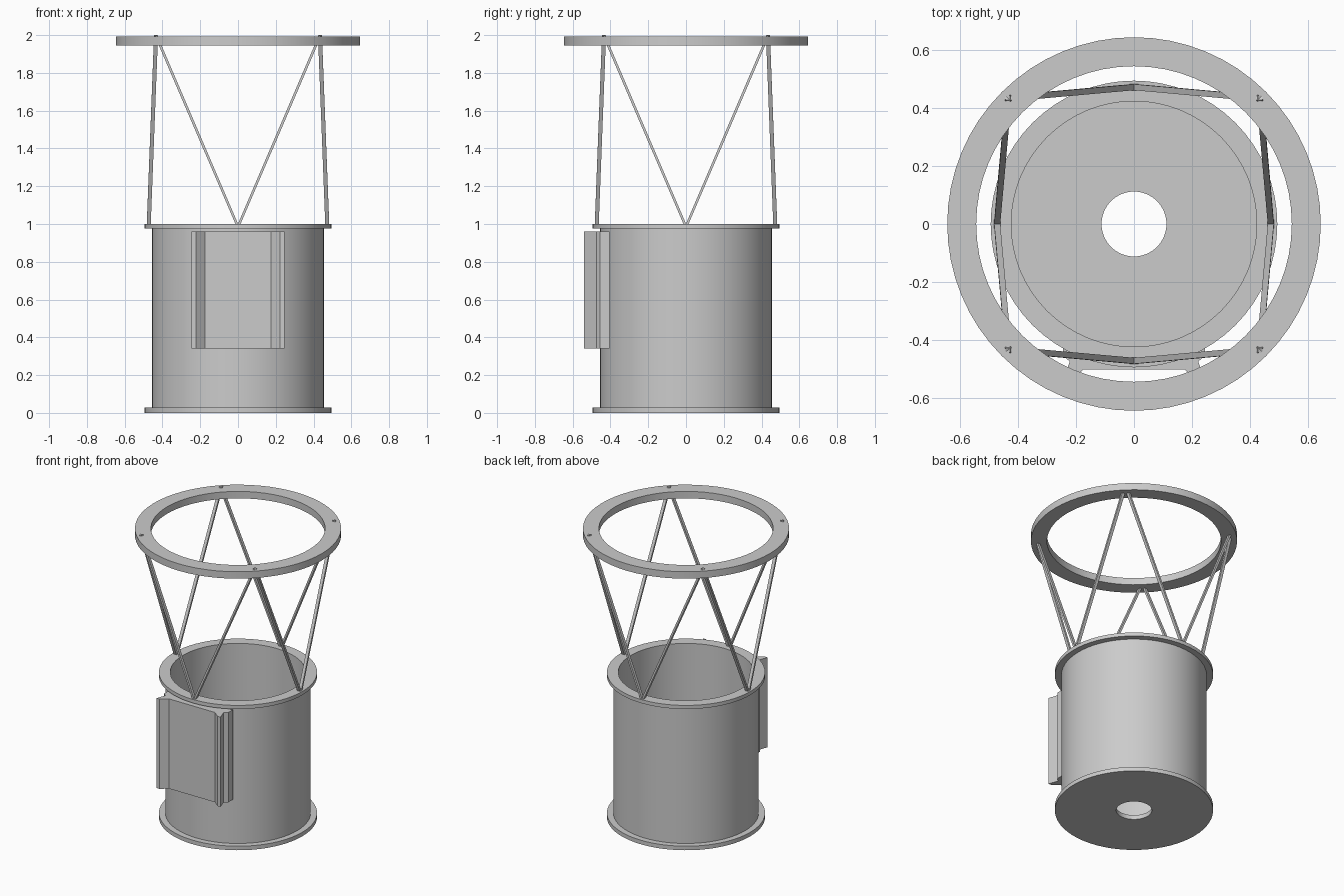
import bpy, bmesh, math
from mathutils import Vector, Matrix

if "Cube" in bpy.data.objects:
    bpy.data.objects.remove(bpy.data.objects["Cube"])

SIDES = 64


def finish(bm, name, smooth=False):
    bmesh.ops.recalc_face_normals(bm, faces=bm.faces)
    mesh = bpy.data.meshes.new(name)
    bm.to_mesh(mesh)
    bm.free()
    obj = bpy.data.objects.new(name, mesh)
    bpy.context.collection.objects.link(obj)
    if smooth:
        bpy.ops.object.select_all(action='DESELECT')
        obj.select_set(True)
        bpy.context.view_layer.objects.active = obj
        bpy.ops.object.shade_smooth_by_angle(angle=math.radians(30))
    return obj


def lathe(name, profile):
    """Revolve a closed (radius, z) profile around the z axis."""
    bm = bmesh.new()
    rings = []
    for i in range(SIDES):
        a = 2 * math.pi * i / SIDES
        rings.append([bm.verts.new((r * math.cos(a), r * math.sin(a), z)) for r, z in profile])
    n = len(profile)
    for i in range(SIDES):
        p, q = rings[i], rings[(i + 1) % SIDES]
        for j in range(n):
            k = (j + 1) % n
            bm.faces.new((p[j], q[j], q[k], p[k]))
    return finish(bm, name, True)


def strut(name, start, end, outward, thin, deep):
    """Flat bar between two points, its deep side facing along the bar's radius."""
    z = (end - start).normalized()
    x = z.cross(outward).normalized()
    y = z.cross(x)
    frame = Matrix((x, y, z)).transposed().to_4x4()
    frame.translation = (start + end) / 2
    size = Matrix.Diagonal((thin, deep, (end - start).length, 1))
    bm = bmesh.new()
    bmesh.ops.create_cube(bm, size=1, matrix=frame @ size)
    return finish(bm, name)


# Open drum with a holed floor and a flange at each end
lathe("drum", [(0.112, 0), (0.495, 0), (0.495, 0.028), (0.455, 0.028),
               (0.455, 0.975), (0.495, 0.975), (0.495, 1.0), (0.424, 1.0),
               (0.424, 0.03), (0.112, 0.03)])

# Upper ring
lathe("top_ring", [(0.545, 1.945), (0.645, 1.945), (0.645, 1.993), (0.545, 1.993)])

# Four pairs of truss struts, each pair rising from one point on the flange
for i, side in enumerate(("front", "right", "back", "left")):
    turn = Matrix.Rotation(i * math.pi / 2, 3, 'Z')
    for sx, hand in ((-1, "a"), (1, "b")):
        strut(f"{side}_strut_{hand}",
              turn @ Vector((0, -0.473, 0.985)),
              turn @ Vector((sx * 0.434, -0.434, 1.997)),
              turn @ Vector((0, -1, 0)), 0.013, 0.021)

# Front equipment housing: mirrored cross-section extruded upwards
half = [(0.175, -0.503), (0.222, -0.54), (0.245, -0.54), (0.222, -0.475),
        (0.245, -0.455), (0.245, -0.405), (0.12, -0.435)]
outline = half + [(-x, y) for x, y in reversed(half)]
bm = bmesh.new()
base = bm.faces.new([bm.verts.new((x, y, 0.34)) for x, y in outline])
top = bmesh.ops.extrude_face_region(bm, geom=[base], use_keep_orig=True)
bmesh.ops.translate(bm, vec=(0, 0, 0.62),
                    verts=[v for v in top["geom"] if isinstance(v, bmesh.types.BMVert)])
finish(bm, "front_housing")
